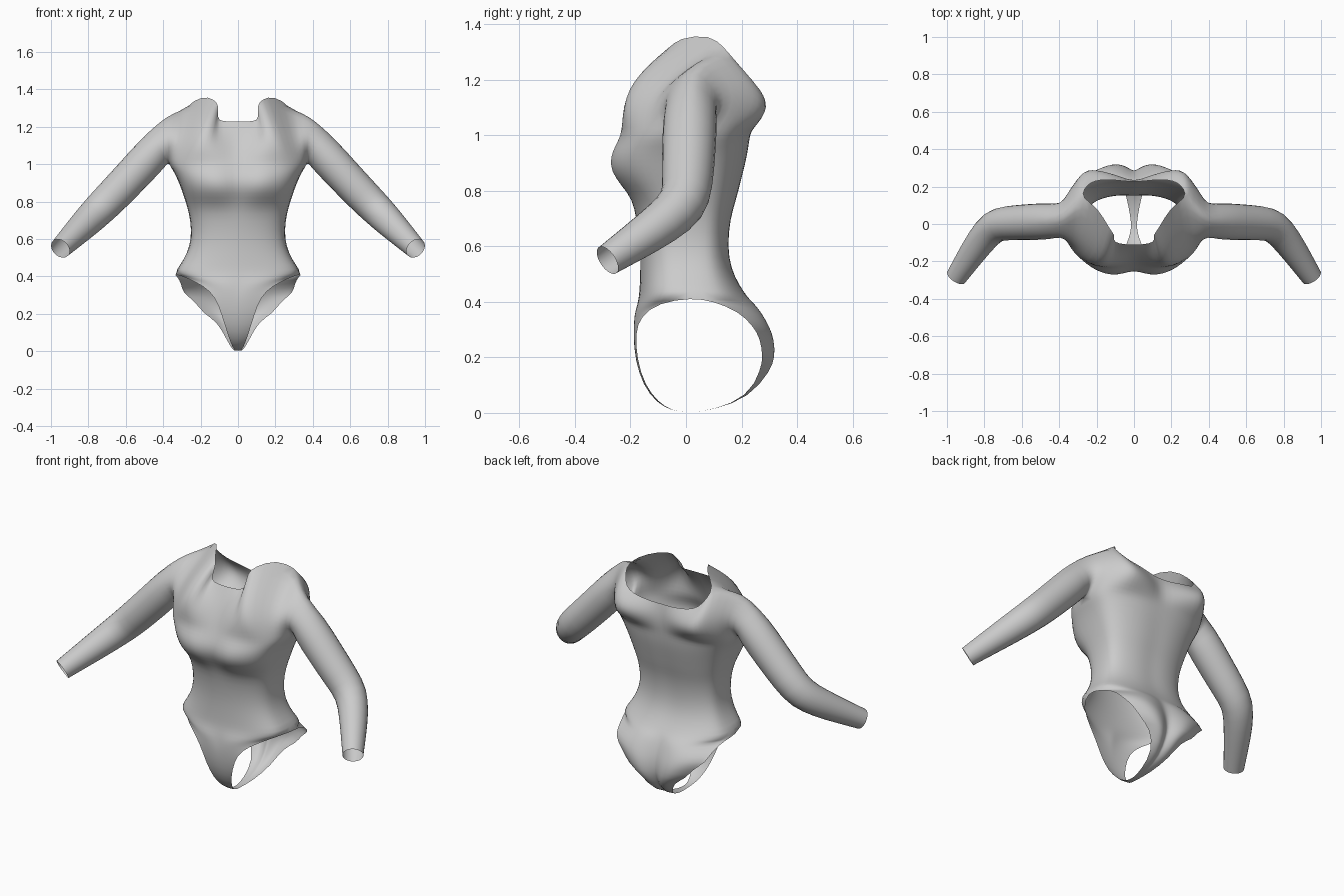
import bpy, bmesh, math
from mathutils import Vector as V

if "Cube" in bpy.data.objects:
    bpy.data.objects.remove(bpy.data.objects["Cube"])

N = 8        # columns from centre line to side, per panel
M = 6        # rows from armpit up to shoulder
bm = bmesh.new()


def grid(rows, closed=False):
    vs = [[bm.verts.new(p) for p in r] for r in rows]
    n = len(rows[0])
    for a, b in zip(vs, vs[1:]):
        for i in range(n if closed else n - 1):
            j = (i + 1) % n
            bm.faces.new((a[i], a[j], b[j], b[i]))


def half_row(z, w, y, dent):
    """Quarter of a body ring, centre line to side seam."""
    pts = []
    for i in range(N + 1):
        a = i / N * math.pi / 2
        k = abs(math.cos(a)) ** 0.6 if i < N else 0
        d = dent * (1, 0.45, 0.05)[i] if i < 3 else 0
        pts.append(V((w * math.sin(a), 0.02 + (y - 0.02) * k + d, z)))
    return pts


# torso rings: z, half width, front y, back y, front centre dent
BODY = [(.415, .345, -.17, .23, 0), (.46, .312, -.167, .198, 0),
        (.52, .275, -.165, .168, 0), (.60, .25, -.165, .155, 0),
        (.70, .255, -.178, .165, 0), (.77, .272, -.2, .187, .005),
        (.82, .288, -.25, .2, .03), (.87, .305, -.29, .213, .045),
        (.92, .325, -.293, .225, .045), (.96, .345, -.275, .232, .04),
        (1.0, .37, -.25, .237, .03)]
front = [half_row(z, w, f, d) for z, w, f, b, d in BODY]
back = [half_row(z, w, b, -.008) for z, w, f, b, d in BODY]
grid(front)
grid(back)

# chest and upper back panels, ending at neckline and shoulder seam
SEAM = [(.28, .14, 1.313), (.345, .07, 1.287), (.41, .02, 1.25)]
TOP_F = [(0, -.112, 1.228), (.09, -.106, 1.228), (.112, -.085, 1.245),
         (.10, -.06, 1.315), (.13, -.03, 1.35), (.192, .09, 1.365)] + SEAM
TOP_B = [(0, .225, 1.17), (.06, .23, 1.17), (.12, .237, 1.18),
         (.18, .237, 1.19), (.237, .222, 1.21), (.268, .185, 1.26)] + SEAM


def upper(base, top, bulge):
    rows = []
    for j in range(M + 1):
        s = j / M
        row = []
        for i in range(N + 1):
            p = base[i].lerp(V(top[i]), s)
            p.y += bulge * math.sin(math.pi * s) * min(1, i / 4)
            row.append(p)
        rows.append(row)
    grid(rows)
    return [r[-1] for r in rows]


edge_f = upper(front[-1], TOP_F, -.09)
edge_b = upper(back[-1], TOP_B, .085)

# sleeves: rings following the arm, starting on the armhole loop
ARM = [((.455, .015, 1.06), .103), ((.565, .01, .94), .1),
       ((.675, .005, .825), .097), ((.75, -.005, .75), .092),
       ((.82, -.09, .68), .083), ((.885, -.185, .615), .071),
       ((.95, -.283, .55), .059)]
loop = edge_f + edge_b[-2:0:-1]
rings = [loop]
for k, (c, r) in enumerate(ARM):
    d = (V(ARM[min(k + 1, len(ARM) - 1)][0]) - V(ARM[max(k - 1, 0)][0])).normalized()
    up = V((0, -1, 0)).cross(d).normalized()
    fw = d.cross(up)
    rings.append([V(c) + r * (fw * math.sin(t) - up * math.cos(t))
                  for t in (i * math.pi / M for i in range(2 * M))])
grid(rings, closed=True)


# lower panels: (centre y, centre z, leg edge x, y, z, seat bulge)
def lower(hip, table):
    rows = [hip]
    for yc, zc, xe, ye, ze, bulge in table:
        row = []
        for i in range(N + 1):
            u = i / N
            row.append(V((xe * u, yc + (ye - yc) * u ** 2 + bulge * math.sin(math.pi * u),
                          zc + (ze - zc) * u ** 2)))
        rows.append(row)
    grid(rows)


lower(front[0], [(-.178, .37, .28, -.10, .397, -.015), (-.185, .33, .18, -.163, .347, -.005),
                 (-.19, .28, .12, -.183, .29, 0), (-.183, .19, .085, -.176, .19, 0),
                 (-.155, .1, .058, -.148, .1, 0), (-.105, .035, .036, -.10, .038, 0),
                 (-.05, .008, .02, -.05, .008, 0), (0, 0, .012, 0, 0, 0)])
lower(back[0], [(.235, .39, .327, .10, .402, .035), (.252, .355, .303, .19, .365, .035),
                (.268, .31, .298, .24, .315, .04), (.28, .26, .23, .268, .268, .042),
                (.283, .2, .185, .277, .2, .04), (.27, .15, .11, .27, .16, .035),
                (.215, .055, .06, .228, .06, .012), (.1, .01, .03, .1, .01, 0),
                (0, 0, .012, 0, 0, 0)])

bmesh.ops.remove_doubles(bm, verts=bm.verts, dist=1e-4)
bmesh.ops.recalc_face_normals(bm, faces=bm.faces)
for f in bm.faces:
    f.smooth = True
me = bpy.data.meshes.new("bodysuit")
bm.to_mesh(me)
bm.free()

suit = bpy.data.objects.new("bodysuit", me)
bpy.context.collection.objects.link(suit)
mat = bpy.data.materials.new("light grey fabric")
mat.diffuse_color = (.6, .6, .6, 1)
mat.use_nodes = True
mat.node_tree.nodes["Principled BSDF"].inputs["Base Color"].default_value = mat.diffuse_color
me.materials.append(mat)
mir = suit.modifiers.new("mirror", 'MIRROR')
mir.use_clip = True
mir.merge_threshold = 0.0005
sub = suit.modifiers.new("smooth", 'SUBSURF')
sub.levels = sub.render_levels = 1
